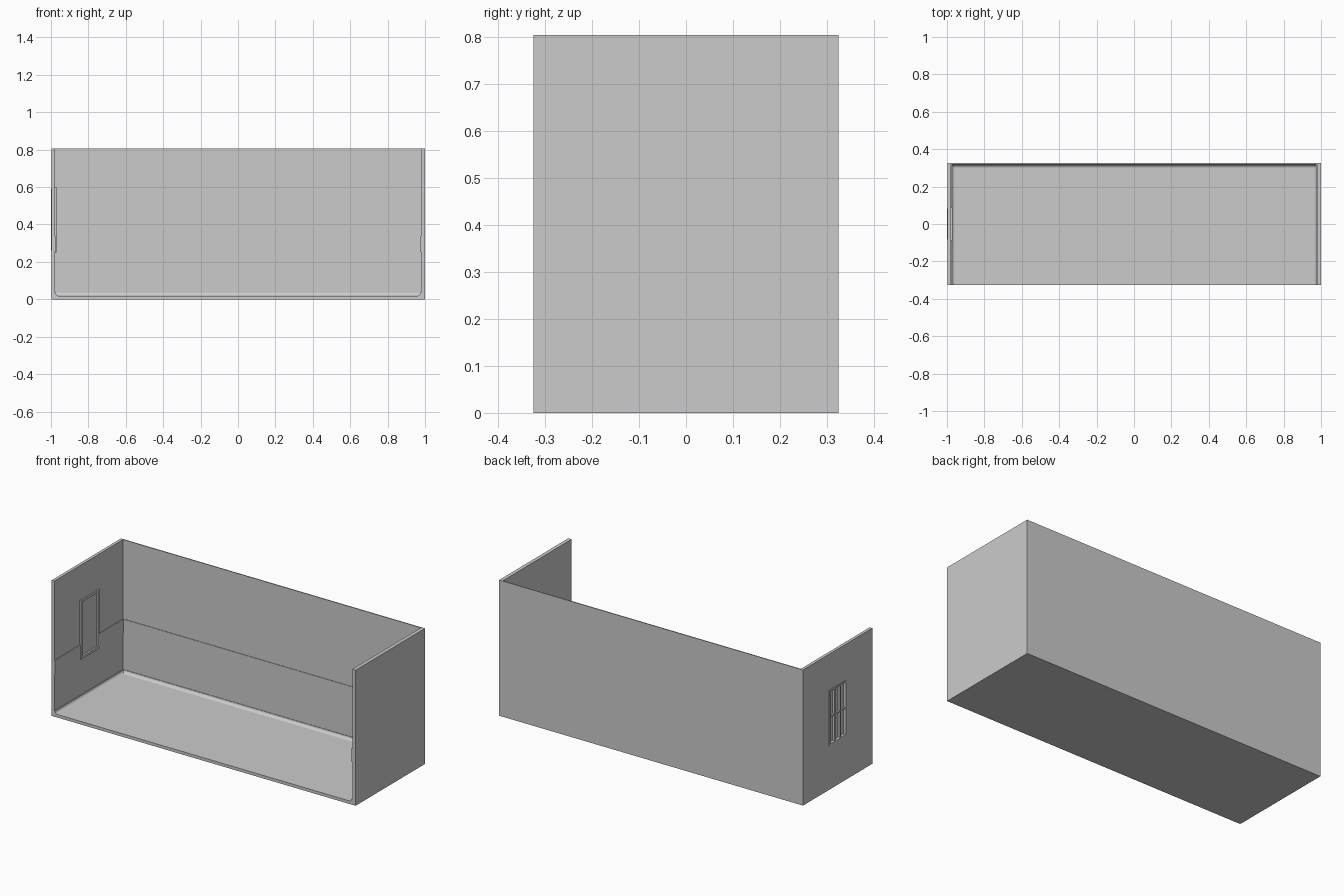
import bpy, math

cube = bpy.data.objects.get("Cube")
if cube:
    bpy.data.objects.remove(cube, do_unlink=True)

# Single plaster colour
grey = bpy.data.materials.new("plain_grey")
grey.use_nodes = True
colour = (0.6, 0.6, 0.6, 1)
grey.diffuse_color = colour
grey.node_tree.nodes["Principled BSDF"].inputs["Base Color"].default_value = colour

FRONT, BACK, TOP = -0.325, 0.325, 0.805
LEFT_OUT, RIGHT_OUT = -0.996, 1.0      # outer wall faces
WALL_X, WALL_Y = 0.978, 0.319          # inner wall faces
TRIM_X, TRIM_Y = 0.974, 0.316          # faces of the rail and cove
FLOOR, COVE = 0.018, 0.017


def mesh_object(name, verts, faces):
    mesh = bpy.data.meshes.new(name)
    mesh.from_pydata(verts, [], faces)
    mesh.materials.append(grey)
    obj = bpy.data.objects.new(name, mesh)
    bpy.context.collection.objects.link(obj)
    return obj


def prism(name, profile, start, end, place):
    """Extrude a 2D profile from start to end; place maps (u, v, t) to xyz."""
    n = len(profile)
    verts = [place(u, v, t) for t in (start, end) for u, v in profile]
    faces = [(i, (i + 1) % n, (i + 1) % n + n, i + n) for i in range(n)]
    faces += [tuple(range(n))[::-1], tuple(range(n, 2 * n))]
    obj = mesh_object(name, verts, faces)
    bpy.context.view_layer.objects.active = obj
    obj.select_set(True)
    bpy.ops.object.mode_set(mode='EDIT')
    bpy.ops.mesh.select_all(action='SELECT')
    bpy.ops.mesh.normals_make_consistent(inside=False)
    bpy.ops.object.mode_set(mode='OBJECT')
    obj.select_set(False)
    return obj


def box(name, x, y, z):
    rect = [(x[0], y[0]), (x[1], y[0]), (x[1], y[1]), (x[0], y[1])]
    return prism(name, rect, z[0], z[1], lambda u, v, t: (u, v, t))


# Floor and walls
box("floor", (LEFT_OUT, RIGHT_OUT), (FRONT, BACK), (0, FLOOR))
box("back_wall", (-WALL_X, WALL_X), (WALL_Y, BACK), (FLOOR, TOP))
box("left_wall", (WALL_X, RIGHT_OUT), (FRONT, BACK), (FLOOR, TOP))
window_wall = box("right_wall", (LEFT_OUT, -WALL_X), (FRONT, BACK), (FLOOR, TOP))

# Window opening
WIN_Y, WIN_LOW, WIN_HIGH = 0.082, 0.262, 0.592
cutter = box("window_cutter", (-1.1, -0.9), (-WIN_Y, WIN_Y), (WIN_LOW, WIN_HIGH))
cutter.hide_render = True
cut = window_wall.modifiers.new("opening", 'BOOLEAN')
cut.operation, cut.object, cut.solver = 'DIFFERENCE', cutter, 'EXACT'
bpy.context.view_layer.objects.active = window_wall
bpy.ops.object.modifier_apply(modifier=cut.name)
bpy.data.objects.remove(cutter, do_unlink=True)


def frame(name, x, half, low, high, width):
    for side, s in (("front", -1), ("back", 1)):
        box(f"{name}_{side}", x, sorted((s * half, s * (half - width))), (low, high))
    inner = (width - half, half - width)
    box(f"{name}_sill", x, inner, (low, low + width))
    box(f"{name}_head", x, inner, (high - width, high))


# Window: outer frame, inner casing, pane and glazing bars
frame("window_frame", (-1.0, -0.984), WIN_Y, WIN_LOW, WIN_HIGH, 0.01)
frame("window_casing", (-0.984, -0.970), 0.088, 0.25, 0.60, 0.014)
box("window_pane", (-0.984, -0.980), (-0.074, 0.074), (0.264, 0.586))
for i, y in enumerate((-0.026, 0.026)):
    box(f"glazing_bar_{i + 1}", (-0.996, -0.984), (y - 0.004, y + 0.004),
        (WIN_LOW + 0.01, WIN_HIGH - 0.01))
for i, y in enumerate((-0.051, 0, 0.051)):
    box(f"cross_bar_{i + 1}", (-0.994, -0.984), (y - 0.021, y + 0.021), (0.423, 0.431))

# Wall rail around the three inner sides
RAIL = (0.253, 0.335)
box("back_rail", (-TRIM_X, TRIM_X), (TRIM_Y, WALL_Y), RAIL)
box("left_rail", (TRIM_X, WALL_X), (FRONT, WALL_Y), RAIL)
box("right_rail_back", (-WALL_X, -TRIM_X), (0.088, WALL_Y), RAIL)
box("right_rail_front", (-WALL_X, -TRIM_X), (FRONT, -0.088), RAIL)
box("right_rail_under_window", (-WALL_X, -TRIM_X), (-0.088, 0.088), (RAIL[0] - 0.004, RAIL[0]))


# Curved cove where the floor meets the walls
def cove_profile(face, wall):
    arc = [math.radians(a) for a in range(0, 91, 15)]
    curve = [(face - COVE + COVE * math.sin(a), FLOOR + COVE - COVE * math.cos(a))
             for a in arc]
    return curve + [(wall, FLOOR + COVE), (wall, FLOOR)]


coves = [prism("back_cove", cove_profile(TRIM_Y, WALL_Y), -WALL_X, WALL_X,
               lambda u, v, t: (t, u, v))]
for name, s in (("left_cove", 1), ("right_cove", -1)):
    coves.append(prism(name, cove_profile(TRIM_X, WALL_X), FRONT, WALL_Y,
                       lambda u, v, t, s=s: (s * u, t, v)))
for obj in coves:
    obj.select_set(True)
    bpy.context.view_layer.objects.active = obj
    bpy.ops.object.shade_smooth_by_angle(angle=math.radians(30))
    obj.select_set(False)
